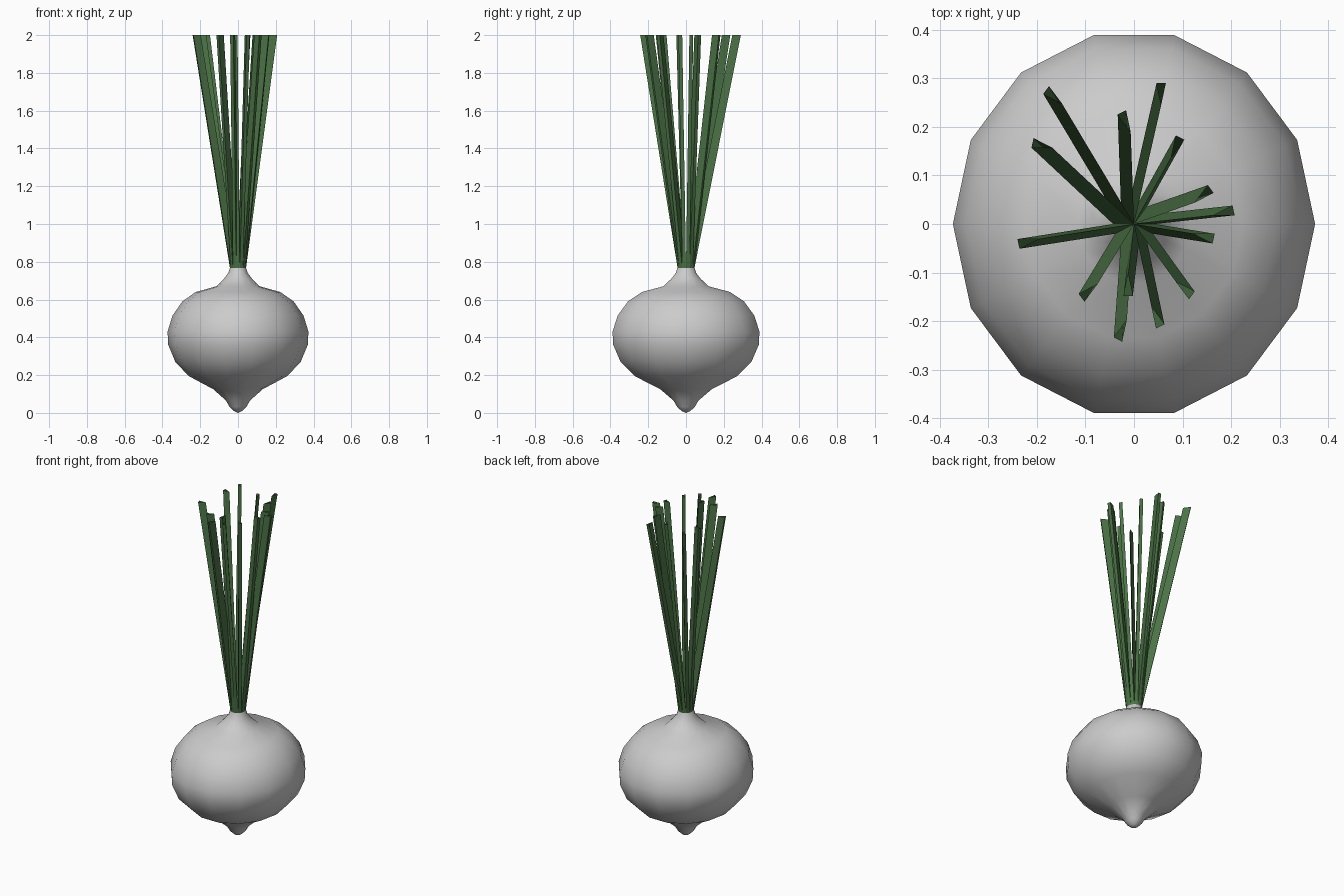
import bpy, bmesh
from math import sin, cos, pi

if "Cube" in bpy.data.objects:
    bpy.data.objects.remove(bpy.data.objects["Cube"])

SIDES = 14
SX, SY = 0.373, 0.399          # bulb half-widths: slightly oval
NECK_Z, TOP_Z = 0.768, 2.0


def finish(name, bm, smooth, color=None):
    me = bpy.data.meshes.new(name)
    bm.to_mesh(me)
    bm.free()
    for p in me.polygons:
        p.use_smooth = smooth
    ob = bpy.data.objects.new(name, me)
    bpy.context.collection.objects.link(ob)
    if color:
        mat = bpy.data.materials.new(name + "_green")
        mat.diffuse_color = color
        mat.use_nodes = True
        mat.node_tree.nodes["Principled BSDF"].inputs["Base Color"].default_value = mat.diffuse_color
        me.materials.append(mat)
    return ob


def ring_point(i, r, z):
    a = 2 * pi * i / SIDES
    return (SX * r * cos(a), SY * r * sin(a), z)


# Bulb: oval 14-sided turned profile (relative radius, height)
profile = [(0.06, 0.01), (0.12, 0.032), (0.17, 0.065), (0.35, 0.125),
           (0.70, 0.195), (0.89, 0.27), (0.99, 0.36), (1.0, 0.43),
           (0.93, 0.515), (0.79, 0.59), (0.60, 0.64), (0.31, 0.67),
           (0.20, 0.71), (0.14, 0.74), (0.115, NECK_Z)]
bm = bmesh.new()
rings = [[bm.verts.new(ring_point(i, r, z)) for i in range(SIDES)] for r, z in profile]
tip = bm.verts.new((0, 0, 0))
for i in range(SIDES):
    j = (i + 1) % SIDES
    bm.faces.new((tip, rings[0][j], rings[0][i]))
    for a, b in zip(rings, rings[1:]):
        bm.faces.new((a[i], a[j], b[j], b[i]))
finish("bulb", bm, True)

# Leaves: each neck wedge drawn up and outward to its own tip, open at the cut top
tips = [(0.205, 0.028), (0.158, 0.072), (0.095, 0.178), (0.056, 0.29),
        (-0.025, 0.23), (-0.181, 0.276), (-0.209, 0.167), (-0.238, -0.041),
        (-0.108, -0.152), (-0.033, -0.238), (-0.012, -0.148), (0.054, -0.211),
        (0.119, -0.147), (0.164, -0.03)]
bm = bmesh.new()
for i, (tx, ty) in enumerate(tips):
    base = [(0, 0, NECK_Z), ring_point(i, 0.115, NECK_Z), ring_point(i + 1, 0.115, NECK_Z)]
    dx = tx - (base[1][0] + base[2][0]) / 2
    dy = ty - (base[1][1] + base[2][1]) / 2
    low = [bm.verts.new(p) for p in base]
    high = [bm.verts.new((x + dx, y + dy, TOP_Z)) for x, y, z in base]
    for k in range(3):
        n = (k + 1) % 3
        bm.faces.new((low[k], low[n], high[n], high[k]))
finish("leaves", bm, False, (0.07, 0.17, 0.06, 1))
